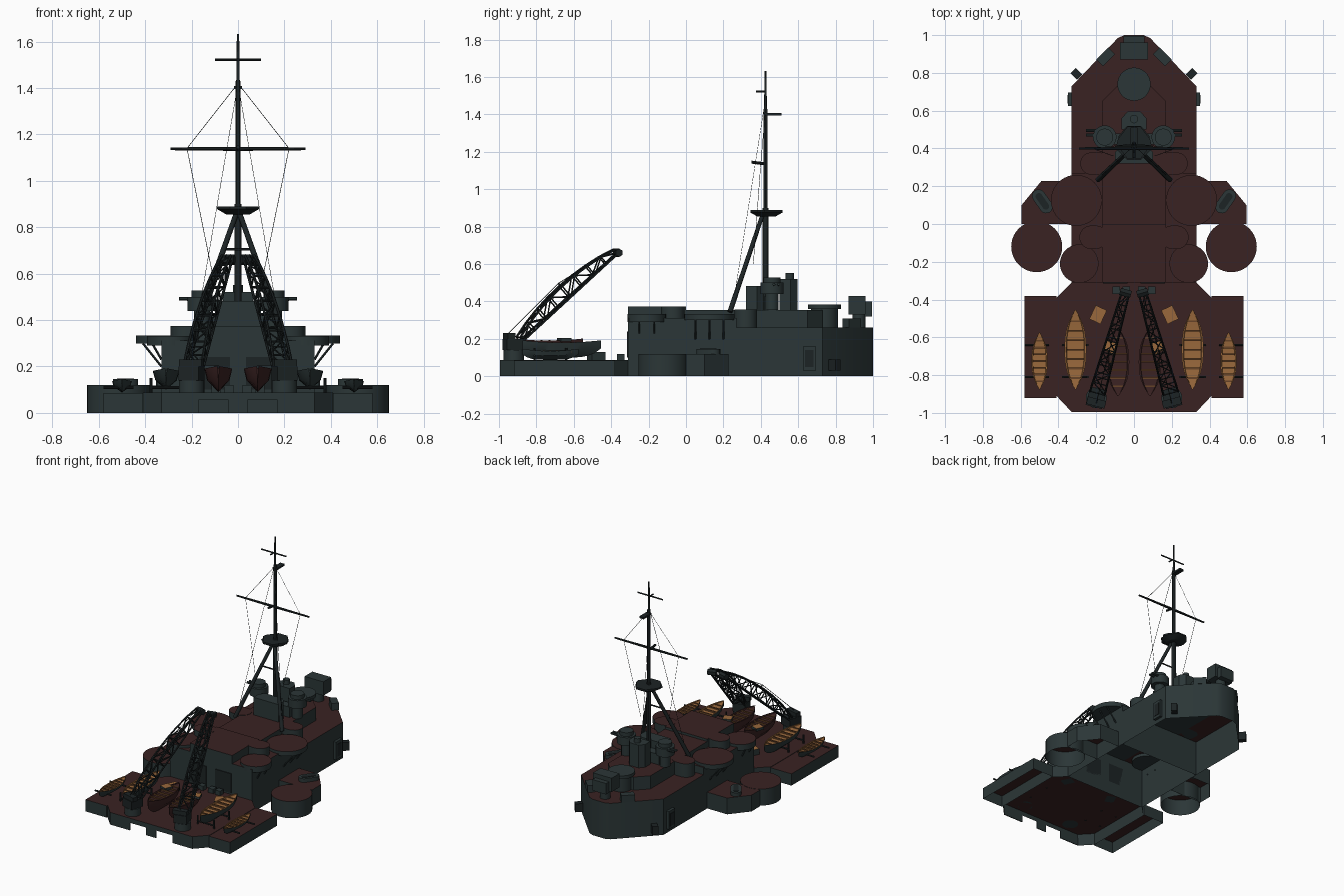
import bpy, bmesh
from math import sin, cos, pi, radians
from mathutils import Vector

if "Cube" in bpy.data.objects:
    bpy.data.objects.remove(bpy.data.objects["Cube"], do_unlink=True)

def material(name, rgb):
    m = bpy.data.materials.new(name)
    m.use_nodes = True
    m.diffuse_color = (*rgb, 1)
    m.node_tree.nodes["Principled BSDF"].inputs["Base Color"].default_value = (*rgb, 1)
    return m

GREY = material("dark sea grey", (.024, .037, .038))
RED = material("deck red brown", (.042, .016, .016))
BLACK = material("rigging black", (.012, .017, .018))
WOOD = material("boat wood", (.32, .14, .045))
BROWN = material("thwart brown", (.13, .055, .02))
SIDES = ((1, "left_"), (-1, "right_"))

def finish(name, bm, mats):
    me = bpy.data.meshes.new(name)
    bm.to_mesh(me)
    bm.free()
    for m in mats:
        me.materials.append(m)
    ob = bpy.data.objects.new(name, me)
    bpy.context.collection.objects.link(ob)
    return ob

def circle(x, y, r, n=40):
    return [(x + r * cos(2 * pi * i / n), y + r * sin(2 * pi * i / n)) for i in range(n)]

def rect(x, y, w, d, deg=0):
    c, s = cos(radians(deg)), sin(radians(deg))
    return [(x + c * a * w / 2 - s * b * d / 2, y + s * a * w / 2 + c * b * d / 2)
            for a, b in ((-1, -1), (1, -1), (1, 1), (-1, 1))]

def pill(x, y, w, l, deg, n=8):
    c, s = cos(radians(deg)), sin(radians(deg))
    pts = []
    for e in (1, -1):
        for i in range(n + 1):
            a = pi * i / n + (0 if e > 0 else pi)
            u, v = w / 2 * cos(a), w / 2 * sin(a) + e * (l - w) / 2
            pts.append((x + c * u - s * v, y + s * u + c * v))
    return pts

def both(half):
    return half + [(-x, y) for x, y in reversed(half)]

def mirror(pts, s):
    return [(x * s, y) for x, y in pts]

def prism(name, pts, z0, z1, side=GREY, top=GREY, bottom=True, skip=(), cap=True, taper=1):
    """Upright prism; an open bottom leaves a hollow shell."""
    area = sum(p[0] * q[1] - q[0] * p[1] for p, q in zip(pts, pts[1:] + pts[:1]))
    if area < 0:
        pts = pts[::-1]
    n = len(pts)
    cx, cy = sum(p[0] for p in pts) / n, sum(p[1] for p in pts) / n
    bm = bmesh.new()
    lo = [bm.verts.new((x, y, z0)) for x, y in pts]
    hi = [bm.verts.new((cx + (x - cx) * taper, cy + (y - cy) * taper, z1)) for x, y in pts]
    for i in range(n):
        j = (i + 1) % n
        if i not in skip:
            bm.faces.new((lo[i], lo[j], hi[j], hi[i]))
    if cap:
        bm.faces.new(hi).material_index = 1
    if bottom:
        bm.faces.new(lo[::-1])
    return finish(name, bm, [side, top])

def rods(name, items, mat=BLACK, n=8):
    """One mesh of round bars, each (start, end, radius, end radius)."""
    bm = bmesh.new()
    for p, q, r, *r2 in items:
        p, q = Vector(p), Vector(q)
        d = q - p
        mid = d.to_track_quat('Z', 'Y').to_matrix().to_4x4()
        mid.translation = (p + q) / 2
        bmesh.ops.create_cone(bm, cap_ends=True, segments=n, radius1=r,
                              radius2=r2[0] if r2 else r, depth=d.length, matrix=mid)
    return finish(name, bm, [mat])

def boat(name, x, y, w, l, z0, z1, hull, top):
    """Double-ended boat with a slightly sunk interior and thwarts."""
    bm = bmesh.new()
    rings, n = [], 12
    for i in range(n + 1):
        t = -1 + 2 * i / n
        h = w / 2 * max(.06, 1 - abs(t) ** 2.6)
        keel = z0 + (z1 - z0) * .6 * t ** 4
        sheer = z1 + .012 * t * t
        sec = ((-1, sheer), (-.8, (keel + sheer) / 2), (0, keel), (.8, (keel + sheer) / 2), (1, sheer),
               (.85, sheer), (.8, sheer - .008), (-.8, sheer - .008), (-.85, sheer))
        rings.append([bm.verts.new((x + a * h, y + t * l / 2, z)) for a, z in sec])
    for a, b in zip(rings, rings[1:]):
        for k in range(9):
            f = bm.faces.new((a[k], a[(k + 1) % 9], b[(k + 1) % 9], b[k]))
            f.material_index = int(k >= 4)
    bm.faces.new(rings[0])
    bm.faces.new(rings[-1][::-1])
    bmesh.ops.recalc_face_normals(bm, faces=bm.faces)
    finish(name, bm, [hull, top])
    for i in range(-3, 4):
        v = i / 4.2
        prism(name + "_thwart", rect(x, y + v * l / 2, w * .8 * (1 - abs(v) ** 2.6), .009),
              z1 - .008, z1 + .003, BROWN, BROWN)

# Main hull, raised midships and deckhouse
prism("bow_hull", both([(.33, .27), (.33, .73), (.085, .985), (.05, 1)]), 0, .26, GREY, RED, False, (7,))
prism("midship_hull", rect(0, -.02, .66, .58), 0, .312, GREY, RED, False)
prism("aft_deckhouse", rect(0, -.155, .34, .31), .31, .372, GREY, RED)
prism("forward_deckhouse", both([(.17, 0), (.17, .65), (.09, .73)]), .26, .355, GREY, RED)
for x in (-.1, .1):
    prism("bulkhead_panel", rect(x, -.313, .13, .006), .1, .24, BLACK, BLACK)

# Low working deck with its skirt and support tabs
deck = both([(.33, -.995), (.41, -.91), (.41, -.39), (.33, -.31)])
prism("working_deck", deck, .055, .088, GREY, RED, False)
prism("working_deck_skirt", deck, 0, .055, GREY, GREY, False, (7,), False)
for x, w in ((-.25, .16), (0, .08), (.25, .16)):
    prism("deck_front_tab", rect(x, -.992, w, .006), 0, .055)

for s, side in SIDES:
    prism(side + "deck_wing", rect(.495 * s, -.65, .17, .54), 0, .085, GREY, RED, False)
    # Gun sponsons, platforms and brackets
    prism(side + "sponson", circle(.515 * s, -.12, .135), 0, .12, GREY, RED, False)
    prism(side + "sponson_shelf", mirror([(.33, -.0), (.595, -.0), (.595, .1), (.49, .228), (.33, .228)], s),
          0, .118, GREY, RED, False)
    prism(side + "large_platform", circle(.305 * s, .125, .135), .3, .333, GREY, RED)
    prism(side + "small_platform", circle(.29 * s, -.21, .102), .29, .332, GREY, RED)
    prism(side + "aft_tub", pill(.215 * s, -.07, .125, .15, 90), .31, .374, GREY, RED)
    prism(side + "forward_tub", pill(.205 * s, .32, .12, .16, 90), .26, .357, GREY, RED)
    rods(side + "platform_brackets", [((.33 * s, y, .2), (.41 * s, y, .3), .005) for y in (.05, .125, .2)]
         + [((.33 * s, y, .23), (.37 * s, y, .3), .005) for y in (-.25, -.17)], GREY)
    # Life raft on the sponson shelf
    prism(side + "raft", pill(.485 * s, .12, .07, .14, -35 * s), .118, .145)
    prism(side + "raft_floor", pill(.485 * s, .12, .035, .1, -35 * s), .145, .148, BLACK, BLACK)
    # Hawse rings, anchors and bow lockers
    prism(side + "hawse_ring", rect(.34 * s, .66, .02, .07), .03, .16)
    prism(side + "hawse_plate", rect(.351 * s, .66, .004, .045), .05, .14, BLACK, BLACK)
    prism(side + "bow_anchor", rect(.305 * s, .795, .05, .04, 45 * s), .03, .09, BLACK, BLACK)
    prism(side + "bow_locker", rect(.15 * s, .885, .09, .05, -45 * s), .26, .31)
    # Secondary directors beside the bridge
    prism(side + "director_base", circle(.155 * s, .46, .035, 24), .355, .44)
    prism(side + "director_tub", circle(.155 * s, .46, .062, 32), .44, .5)
    prism(side + "director_hood", circle(.155 * s, .46, .045, 24), .5, .528)
    rods(side + "director_gun", [((.16 * s, y, .49), (.255 * s, y, .492), .008) for y in (.47, .495)], GREY)
    # Boats
    boat(side + "cutter", .31 * s, -.665, .115, .42, .1, .18, GREY, WOOD)
    boat(side + "whaler", .5 * s, -.725, .085, .3, .088, .135, GREY, WOOD)
    boat(side + "launch", .085 * s, -.73, .12, .36, .09, .19, RED, RED)
    prism(side + "launch_cabin", rect(.12 * s, -.65, .06, .06, 20 * s), .185, .205, GREY, WOOD)
    prism(side + "dinghy", rect(.19 * s, -.48, .065, .08, 25 * s), .088, .13, GREY, WOOD)
    rods(side + "boat_cradles", [((a * s, y, .11), (b * s, y, .11), .006)
                                 for y in (-.81, -.64) for a, b in ((.24, .38), (.45, .58))]
         + [((a * s, y, .085), (a * s, y, .15), .006) for y in (-.81, -.64) for a in (.245, .375)])
    for x in (.04, .095):
        prism(side + "deck_hatch", rect(x * s, -.35, .04, .04), .088, .12)

    # Lattice crane: arched box truss on a rotating base
    prism(side + "crane_pedestal", circle(.2 * s, -.92, .055, 24), .088, .14)
    prism(side + "crane_house", rect(.2 * s, -.92, .09, .1, 15 * s), .14, .2, BLACK, BLACK)
    prism(side + "crane_winch", rect(.2 * s, -.945, .1, .04, 15 * s), .2, .23, BLACK, BLACK)
    foot, tip = Vector((.19 * s, -.88, .19)), Vector((.045 * s, -.365, .66))
    axis = (tip - foot).normalized()
    across = axis.cross(Vector((0, 0, 1))).normalized()
    up = across.cross(axis)
    N = 8
    def node(i, c, h):
        t = i / N
        return (foot.lerp(tip, t) + across * c * (.04 - .02 * t)
                + up * h * (.025 + .05 * sin(pi * t) ** .8))
    bars = []
    for i in range(N):
        for c in (-1, 1):
            bars += [(node(i, c, h), node(i + 1, c, h), .006) for h in (0, 1)]
            bars.append((node(i, c, i % 2), node(i + 1, c, 1 - i % 2), .004))
            bars.append((node(i, c, 0), node(i, c, 1), .004))
        for h in (0, 1):
            bars.append((node(i, -1, h), node(i, 1, h), .004))
            bars.append((node(i, 1 - 2 * (i % 2), h), node(i + 1, 2 * (i % 2) - 1, h), .0035))
    bars.append((tip - across * .03, tip + across * .03, .022))
    rods(side + "crane_jib", bars, BLACK, 6)
    post = node(4, 0, 1) + up * .02
    rods(side + "crane_cable", [((.2 * s, -.95, .23), post, .002), (post, tip + up * .03, .002),
                                (node(4, 0, 1), post, .005)], BLACK, 5)

# Forward gun position and bow gun
prism("forward_barbette", circle(0, .74, .072), .26, .36)
prism("forward_turntable", circle(0, .74, .088), .36, .384)
prism("bow_gun_pedestal", circle(0, .925, .035, 20), .26, .33)
prism("bow_gun_shield", rect(0, .915, .15, .09), .33, .43)
prism("bow_gun_breech", rect(0, .975, .11, .04), .32, .4)

# Bridge and conning tower
prism("chart_house", both([(.1, .32), (.1, .38), (.07, .415)]), .355, .482)
prism("bridge_wing", rect(0, .45, .24, .06), .355, .43)
prism("conning_tower", both([(.065, .5), (.065, .56), (.035, .595)]), .355, .52)
prism("range_finder", circle(0, .555, .022, 20), .52, .552)

# Tripod mast with fighting top and yards
MY = .425
rods("mast", [((0, MY, .355), (0, MY, .9), .015), ((0, MY, .9), (0, MY, 1.43), .011),
              ((0, MY, 1.4), (0, MY, 1.632), .008, .005)], BLACK, 12)
rods("tripod_legs", [((0, .415, .88), (.19 * s, .235, .345), .011, .014) for s in (1, -1)]
     + [((-.06, .36, .705), (.06, .36, .705), .005)], BLACK, 12)
prism("fighting_top", both([(.02, .38), (.05, .41), (.045, .45), (.02, .48)]), .855, .878, BLACK, BLACK, taper=1.8)
prism("fighting_top_rim", both([(.035, .345), (.092, .42), (.085, .45), (.035, .515)]), .878, .89, BLACK, BLACK)
rods("lower_yard", [((0, .4, 1.138), (.29 * s, .4, 1.138), .009, .006) for s in (1, -1)]
     + [((0, .35, 1.145), (0, MY, 1.135), .008)])
rods("upper_yard", [((-.1, .41, 1.522), (.1, .41, 1.522), .005), ((0, .375, 1.522), (0, MY, 1.522), .005)])
prism("lookout_step", rect(0, .465, .035, .09), 1.395, 1.408, BLACK, BLACK)
rigging = []
for s in (1, -1):
    rigging += [((0, MY, 1.42), (.22 * s, .4, 1.14), .0013), ((.22 * s, .4, 1.14), (.11 * s, .36, .6), .0013),
                ((0, .415, 1.42), (.18 * s, .25, .37), .0013)]
rods("rigging", rigging, BLACK, 4)

# Smooth round parts while keeping edges crisp
bpy.ops.object.select_all(action='DESELECT')
for ob in bpy.context.scene.objects:
    if ob.type == 'MESH':
        ob.select_set(True)
        bpy.context.view_layer.objects.active = ob
bpy.ops.object.shade_smooth_by_angle(angle=radians(30))
